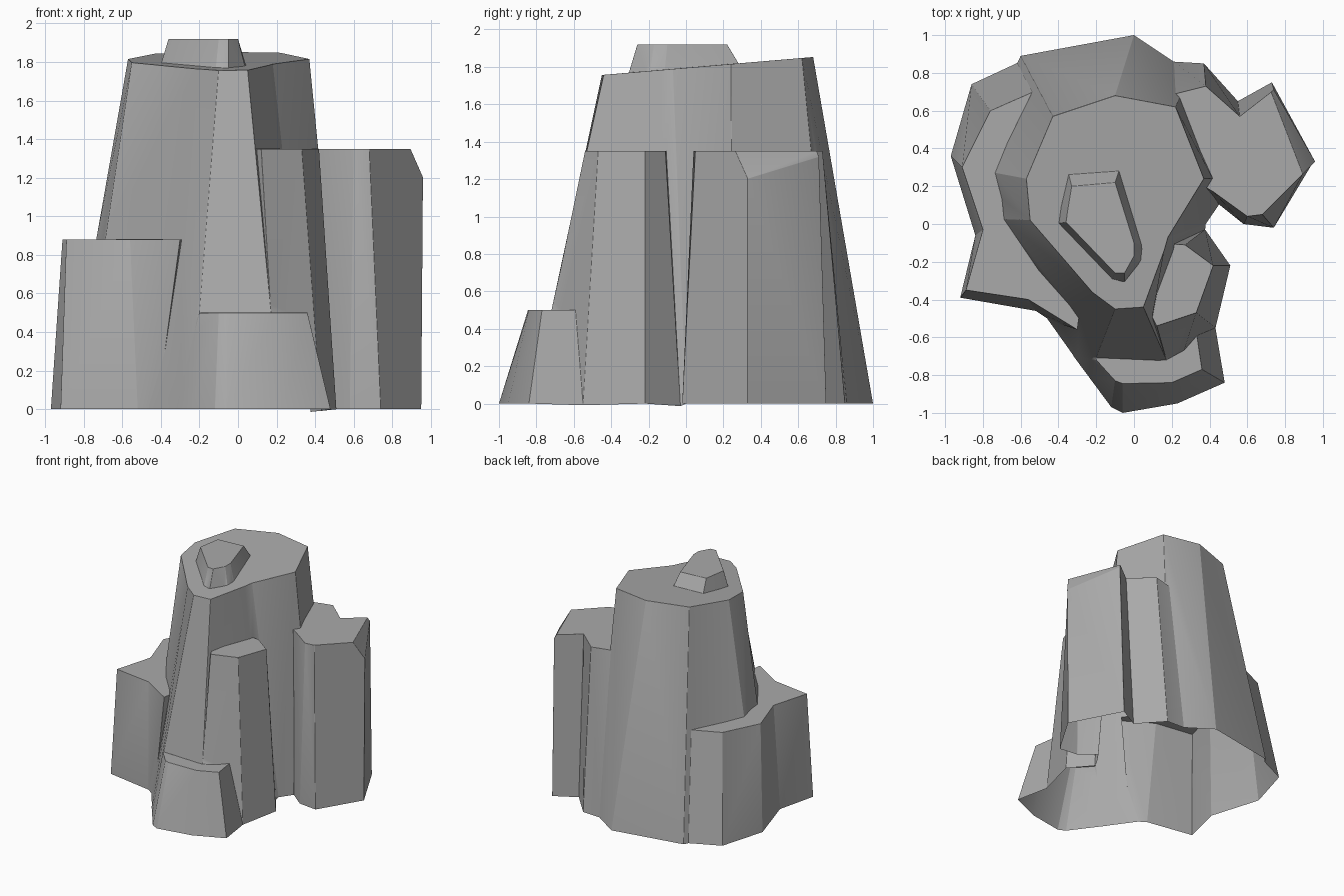
import bpy
import bmesh
import math
from mathutils import Vector

# Remove the default cube only
default_cube = bpy.data.objects.get("Cube")
if default_cube:
    bpy.data.objects.remove(default_cube, do_unlink=True)

# Single stone colour
stone = bpy.data.materials.new("grey stone")
stone.use_nodes = True
grey = (0.4, 0.4, 0.4, 1.0)
stone.diffuse_color = grey
stone.node_tree.nodes["Principled BSDF"].inputs["Base Color"].default_value = grey


def tapered_block(name, corners, height, bottom=0.0, slope=0.0, cut=None):
    """Loft a closed block; each corner is (base x, base y, top x, top y)."""
    bm = bmesh.new()
    base = [bm.verts.new((bx, by, bottom)) for bx, by, tx, ty in corners]
    top = [bm.verts.new((tx, ty, height + slope * ty)) for bx, by, tx, ty in corners]
    count = len(corners)
    bm.faces.new(base)
    bm.faces.new(top)
    for i in range(count):
        j = (i + 1) % count
        bm.faces.new((base[i], base[j], top[j], top[i]))
    # Optional slanted shoulder
    if cut:
        point, normal = cut
        geometry = bm.verts[:] + bm.edges[:] + bm.faces[:]
        result = bmesh.ops.bisect_plane(bm, geom=geometry, plane_co=point,
                                        plane_no=normal, clear_outer=True)
        rim = [e for e in result["geom_cut"] if isinstance(e, bmesh.types.BMEdge)]
        bmesh.ops.edgeloop_fill(bm, edges=rim)
    bmesh.ops.recalc_face_normals(bm, faces=bm.faces[:])
    mesh = bpy.data.meshes.new(name)
    bm.to_mesh(mesh)
    bm.free()
    mesh.materials.append(stone)
    block = bpy.data.objects.new(name, mesh)
    bpy.context.scene.collection.objects.link(block)
    return block


# Tall central pillar with a gently sloping top
pillar = tapered_block("rock", [
    (0, 1, -.1, .68), (.3, .8, .22, .62), (.55, .25, .37, .24),
    (.38, 0, .18, -.07), (.36, -.12, .16, -.14), (.22, -.83, .05, -.44),
    (-.24, -.81, -.1, -.45), (-.46, -.5, -.22, -.36), (-.82, .03, -.55, .02),
    (-.89, .3, -.57, .24), (-.6, .89, -.43, .57)], height=1.795, slope=.085)

# Small cap stone
cap = tapered_block("cap", [
    (-.36, .32, -.33, .2), (-.06, .34, -.1, .22), (.06, -.12, 0, -.1),
    (.05, -.2, 0, -.17), (-.05, -.32, -.05, -.26), (-.12, -.3, -.1, -.26),
    (-.42, 0, -.36, .01), (-.41, .1, -.35, .08)], height=1.92, bottom=1.72)

# Low ledge on one side
side_ledge = tapered_block("side_ledge", [
    (-.58, .87, -.51, .71), (-.86, .74, -.76, .6), (-.97, .36, -.91, .3),
    (-.84, -.06, -.8, -.03), (-.92, -.39, -.89, -.35), (-.52, -.46, -.56, -.4),
    (-.42, -.52, -.3, -.56), (-.2, .2, -.2, .2)], height=.88)

# Column on the other side, with a slanted outer shoulder
side_column = tapered_block("side_column", [
    (.2, .86, .22, .69), (.37, .85, .38, .73), (.55, .65, .56, .57),
    (.73, .75, .74, .71), (.95, .33, .96, .33), (.74, -.02, .68, .05),
    (.58, 0, .6, .04), (.43, .12, .42, .17), (.2, .3, .2, .3)],
    height=1.35, cut=(Vector((.88, .3, 1.35)), Vector((.93, .36, .57))))

# Buttress between the pillar and the front foot
buttress = tapered_block("buttress", [
    (.2, -.05, .16, -.1), (.38, -.03, .27, -.11), (.51, -.22, .42, -.22),
    (.43, -.55, .33, -.47), (.2, -.82, .12, -.54), (0, -.4, 0, -.3)], height=1.35)

# Low front foot
front_foot = tapered_block("front_foot", [
    (-.32, -.7, -.2, -.72), (-.12, -.97, -.1, -.83), (-.06, -1, -.06, -.845),
    (.23, -.95, .2, -.84), (.48, -.84, .36, -.77), (.43, -.55, .33, -.57),
    (0, -.5, 0, -.5), (-.4, -.55, -.2, -.6)], height=.5)

# Fuse the blocks into one stone
blocks = [cap, side_ledge, side_column, buttress, front_foot]
for block in blocks:
    fuse = pillar.modifiers.new("fuse " + block.name, "BOOLEAN")
    fuse.operation = "UNION"
    fuse.solver = "EXACT"
    fuse.object = block
bpy.context.view_layer.update()
graph = bpy.context.evaluated_depsgraph_get()
fused = bpy.data.meshes.new_from_object(pillar.evaluated_get(graph))
pillar.modifiers.clear()
pillar.data = fused
for block in blocks:
    bpy.data.objects.remove(block, do_unlink=True)

# Leave the underside open and tidy the seams
bm = bmesh.new()
bm.from_mesh(fused)
underside = [f for f in bm.faces if all(v.co.z < 0.001 for v in f.verts)]
bmesh.ops.delete(bm, geom=underside, context="FACES")
bmesh.ops.remove_doubles(bm, verts=bm.verts[:], dist=0.012)
bmesh.ops.dissolve_limit(bm, angle_limit=math.radians(3),
                         verts=bm.verts[:], edges=bm.edges[:])
bm.to_mesh(fused)
bm.free()

# Worn, rounded edges
bevel = pillar.modifiers.new("worn edges", "BEVEL")
bevel.width = 0.025
bevel.segments = 3
bevel.limit_method = "ANGLE"
bevel.angle_limit = math.radians(18)

bpy.context.view_layer.objects.active = pillar
pillar.select_set(True)
bpy.ops.object.shade_smooth_by_angle(angle=math.radians(40))
